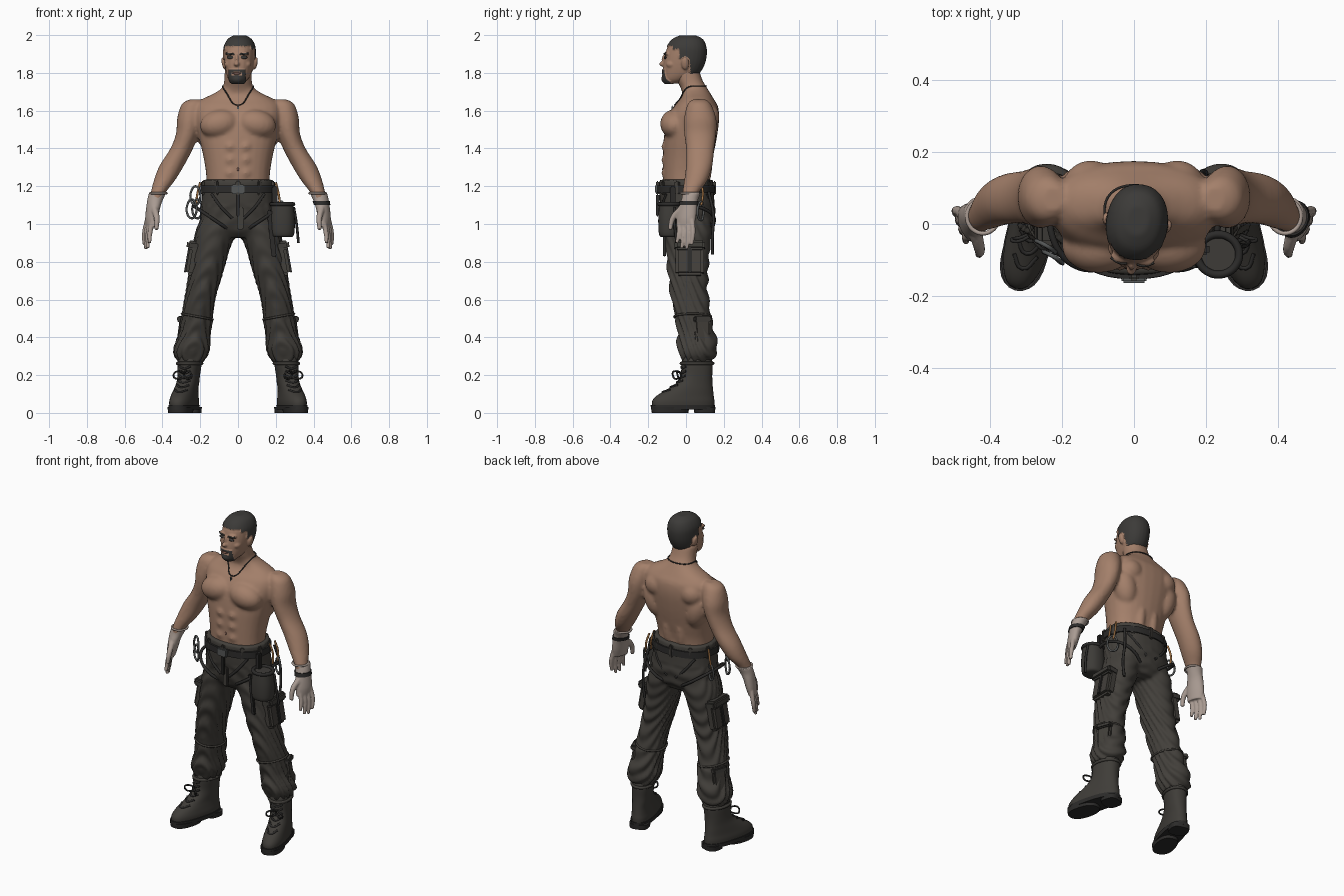
import bpy, bmesh
from math import sin, cos, pi, radians, copysign
from mathutils import Matrix, Vector
from mathutils.bvhtree import BVHTree

if "Cube" in bpy.data.objects:
    bpy.data.objects.remove(bpy.data.objects["Cube"])


def material(name, r, g, b):
    m = bpy.data.materials.new(name)
    m.use_nodes = True
    m.diffuse_color = (r, g, b, 1)
    shader = m.node_tree.nodes["Principled BSDF"]
    shader.inputs["Base Color"].default_value = (r, g, b, 1)
    shader.inputs["Roughness"].default_value = 0.8
    return m


SKIN = material("tan skin", .37, .215, .145)
HAIR = material("dark hair", .045, .043, .04)
CLOTH = material("charcoal cloth", .055, .05, .043)
BAG = material("pouch cloth", .047, .044, .039)
LEATHER = material("boot leather", .05, .046, .04)
BLACK = material("black webbing", .025, .024, .023)
GLOVE = material("pale glove", .4, .33, .29)
ORANGE = material("orange cord", .42, .2, .07)
METAL = material("dull metal", .09, .095, .095)
LIP = material("lip brown", .2, .1, .075)


def shade(mesh, angle=50):
    for p in mesh.polygons:
        p.use_smooth = True
    mesh.set_sharp_from_angle(angle=radians(angle))


def finish(name, bm, mat):
    bmesh.ops.recalc_face_normals(bm, faces=bm.faces)
    mesh = bpy.data.meshes.new(name)
    bm.to_mesh(mesh)
    bm.free()
    mesh.materials.append(mat)
    shade(mesh)
    ob = bpy.data.objects.new(name, mesh)
    bpy.context.collection.objects.link(ob)
    return ob


def blend(a, b, c, d, t):
    return [.5 * (2*q + (r-p)*t + (2*p - 5*q + 4*r - s)*t*t + (3*q - p - 3*r + s)*t**3)
            for p, q, r, s in zip(a, b, c, d)]


def loft(name, rings, mat, power=2, n=28, steps=4):
    """Rings are (z, x, y, half width, half depth), blended smoothly."""
    k = [rings[0]] + rings + [rings[-1]]
    full = [blend(*k[i:i + 4], j / steps) for i in range(len(rings) - 1) for j in range(steps)]
    bm, loops = bmesh.new(), []
    for z, x, y, rx, ry in full + [rings[-1]]:
        loop = []
        for i in range(n):
            c, s = cos(2*pi*i/n), sin(2*pi*i/n)
            c, s = (copysign(abs(v) ** (2 / power), v) for v in (c, s))
            loop.append(bm.verts.new((x + rx*c, y + ry*s, z)))
        loops.append(loop)
    for lo, hi in zip(loops, loops[1:]):
        for i in range(n):
            bm.faces.new((lo[i - 1], lo[i], hi[i], hi[i - 1]))
    bm.faces.new(loops[0])
    bm.faces.new(loops[-1])
    return finish(name, bm, mat)


def ball(name, loc, size, mat, tilt=0):
    bm = bmesh.new()
    bmesh.ops.create_uvsphere(bm, u_segments=20, v_segments=12, radius=1)
    bm.transform(Matrix.Translation(loc) @ Matrix.Rotation(radians(tilt), 4, 'Y') @ Matrix.Diagonal((*size, 1)))
    return finish(name, bm, mat)


def box(name, loc, size, mat, tilt=0, spin=0, bevel=.006):
    bm = bmesh.new()
    bmesh.ops.create_cube(bm, size=1)
    bm.transform(Matrix.Diagonal((*size, 1)))
    bmesh.ops.bevel(bm, geom=bm.edges[:], offset=min(bevel, min(size) * .4), segments=2, affect='EDGES')
    bm.transform(Matrix.Translation(loc) @ Matrix.Rotation(radians(spin), 4, 'Z') @ Matrix.Rotation(radians(tilt), 4, 'Y'))
    return finish(name, bm, mat)


def baked(ob):
    dg = bpy.context.evaluated_depsgraph_get()
    return bpy.data.meshes.new_from_object(ob.evaluated_get(dg))


def tube(name, pts, r, mat, radii=None, loop=False):
    cu = bpy.data.curves.new(name, 'CURVE')
    cu.dimensions, cu.bevel_depth, cu.bevel_resolution = '3D', r, 2
    cu.resolution_u, cu.use_fill_caps = 4, True
    sp = cu.splines.new('BEZIER')
    sp.bezier_points.add(len(pts) - 1)
    sp.use_cyclic_u = loop
    for i, (bp, p) in enumerate(zip(sp.bezier_points, pts)):
        bp.co, bp.radius = p, radii[i] if radii else 1
        bp.handle_left_type = bp.handle_right_type = 'AUTO'
    tmp = bpy.data.objects.new("tmp", cu)
    bpy.context.collection.objects.link(tmp)
    bm = bmesh.new()
    bm.from_mesh(baked(tmp))
    bpy.data.objects.remove(tmp)
    return finish(name, bm, mat)


def fuse(name, parts, mat, voxel=.01, rounds=5):
    bm = bmesh.new()
    for p in parts:
        bm.from_mesh(p.data)
        bpy.data.objects.remove(p)
    ob = finish(name, bm, mat)
    rm = ob.modifiers.new("merge", 'REMESH')
    rm.mode, rm.voxel_size = 'VOXEL', voxel
    sm = ob.modifiers.new("soften", 'SMOOTH')
    sm.factor, sm.iterations = .5, rounds
    mesh = baked(ob)
    ob.modifiers.clear()
    ob.data = mesh
    shade(mesh, 70)
    return ob


def mirror(parts):
    out = []
    for p in parts:
        c = p.copy()
        c.data = p.data.copy()
        c.name = p.name.replace("left", "right")
        c.data.transform(Matrix.Diagonal((-1, 1, 1, 1)))
        c.data.flip_normals()
        bpy.context.collection.objects.link(c)
        out.append(c)
    return parts + out


def turn(parts, angle, pivot):
    m = Matrix.Translation(pivot) @ Matrix.Rotation(radians(angle), 4, 'Z') @ Matrix.Translation(-Vector(pivot))
    for p in parts:
        p.data.transform(m)


def caster(ob):
    tree = BVHTree.FromPolygons([v.co for v in ob.data.vertices], [p.vertices[:] for p in ob.data.polygons])
    return lambda o, d: tree.ray_cast(Vector(o), Vector(d).normalized())[0]


# Bare torso and arms
trunk = loft("trunk", [(1.1, 0, 0, .165, .12), (1.25, 0, 0, .168, .122), (1.35, 0, .01, .182, .132),
                       (1.45, 0, .022, .205, .14), (1.55, 0, .037, .225, .138), (1.62, 0, .052, .225, .118),
                       (1.66, 0, .058, .19, .09), (1.69, 0, .055, .13, .075), (1.72, 0, .042, .085, .07),
                       (1.76, 0, .02, .073, .068), (1.82, 0, 0, .07, .068)], SKIN, 2.3)
half = [loft("arm", [(1.66, .225, .07, .03, .035), (1.635, .24, .07, .058, .062), (1.56, .256, .075, .066, .085),
                     (1.48, .268, .075, .06, .085), (1.4, .298, .075, .06, .075), (1.31, .35, .07, .065, .07),
                     (1.23, .39, .052, .056, .062), (1.16, .425, .022, .038, .043), (1.1, .44, .01, .03, .035)], SKIN),
        ball("pec", (.098, -.062, 1.53), (.105, .075, .075), SKIN, 12),
        ball("lat", (.145, .085, 1.47), (.07, .075, .12), SKIN, 15),
        ball("shoulder_blade", (.12, .11, 1.57), (.075, .068, .07), SKIN),
        ball("spine_muscle", (.045, .07, 1.33), (.042, .072, .17), SKIN)]
half += [ball("ab", (.04, -.092, z), (.038, .038, .035), SKIN) for z in (1.27, 1.34, 1.41)]
body = fuse("torso_and_arms", [trunk] + mirror(half), SKIN)
hit = caster(body)
ball("navel", hit((0, -1, 1.29), (0, 1, 0)), (.006, .004, .009), LIP)

# Cord necklace with pendant
cord = []
for i in range(20):
    a = 2 * pi * i / 20
    out, z = Vector((sin(a), -cos(a), 0)), 1.73 - .1 * max(0, cos(a)) ** 2
    cord.append(hit(out + Vector((0, .03, z)), -out) + out * .003)
tube("necklace", cord, .0035, BLACK, loop=True)
box("pendant", hit((0, -1, 1.61), (0, 1, 0)), (.012, .012, .035), METAL)

# Head: face features fused, hair and beard assigned by position
skull = loft("skull", [(1.745, 0, -.075, .03, .035), (1.765, 0, -.055, .05, .066), (1.8, 0, -.028, .066, .095),
                       (1.85, 0, -.012, .077, .108), (1.9, 0, -.002, .081, .108), (1.94, 0, .003, .078, .1),
                       (1.975, 0, .008, .06, .078), (1.994, 0, .01, .03, .04)], SKIN, 2.2)
nose = [ball("nose_tip", (0, -.123, 1.847), (.015, .02, .013), SKIN),
        ball("nose_bridge", (0, -.112, 1.87), (.01, .018, .03), SKIN)]
face = mirror([ball("left_ear", (.084, .005, 1.85), (.011, .02, .034), SKIN, 12),
               ball("left_brow_ridge", (.033, -.096, 1.902), (.03, .018, .011), SKIN),
               ball("left_cheek", (.048, -.07, 1.845), (.024, .03, .022), SKIN)])
head = fuse("head", [skull, ball("chin", (0, -.105, 1.768), (.028, .022, .02), SKIN)] + nose + face, SKIN, .005, 3)
head.data.materials.append(HAIR)


def hairy(c):
    x, y, z = abs(c.x), c.y, c.z
    line = 1.94 if y < -.06 else 1.925 if y < -.025 else 1.875 if y < .03 else 1.79
    mouth = x < .026 and 1.789 < z < 1.805
    beard = y < -.075 and x < .042 and z < 1.817 and not mouth
    return (z > line and not (x > .082 and z < 1.89)) or beard


grown = set()
for p in head.data.polygons:
    if hairy(p.center):
        p.material_index = 1
        grown.update(p.vertices)
normals = [v.normal.copy() for v in head.data.vertices]
for i in grown:
    head.data.vertices[i].co += normals[i] * .005
look = caster(head)
front = lambda x, z: look((x, -1, z), (0, 1, 0))
eyes = mirror([ball("left_eye", front(.034, 1.882), (.021, .007, .009), HAIR),
               tube("left_eyebrow", [front(x, 1.897 + x * .1) for x in (.014, .035, .06)], .005, HAIR)])
lips = ball("lips", front(0, 1.797), (.022, .006, .006), LIP)
headset = [head, lips] + eyes
turn(headset, -7, (0, 0, 0))
for p in headset:
    p.data.transform(Matrix.Translation((.008, 0, 0)))

# Trousers with soft folds
pelvis = loft("pelvis", [(.93, 0, .01, .07, .09), (.97, 0, .012, .17, .125), (1.05, 0, .012, .2, .142),
                         (1.13, 0, .005, .193, .145), (1.235, 0, 0, .187, .143)], CLOTH, 2.3)
leg = loft("leg", [(1.03, .105, .012, .09, .12), (.95, .122, .012, .105, .125), (.85, .145, .01, .094, .115),
                   (.75, .168, .01, .088, .108), (.65, .192, .015, .08, .1), (.57, .208, .026, .079, .1),
                   (.5, .218, .04, .083, .094), (.43, .228, .053, .08, .1), (.38, .238, .058, .087, .105),
                   (.34, .245, .06, .093, .108), (.305, .25, .06, .085, .096), (.27, .25, .06, .062, .076)], CLOTH)
trousers = fuse("trousers", [pelvis] + mirror([leg]), CLOTH, .011, 3)
normals = [v.normal.copy() for v in trousers.data.vertices]
for v, nrm in zip(trousers.data.vertices, normals):
    x, y, z = abs(v.co.x), v.co.y, v.co.z
    depth = .007 if z < .5 else .003 + .004 * max(0, 1 - abs(z - .68) / .2)
    v.co += nrm * depth * sin(75 * z + 30 * x + 22 * sin(9 * y)) * (z < 1.1)
wrap = caster(trousers)

# Belt, loops and buckle
loft("belt", [(1.165, 0, 0, .199, .154), (1.205, 0, 0, .198, .153)], BLACK, 2.3, 40, 1)
for i in range(10):
    a = 2 * pi * (i + .5) / 10
    box("belt_loop", (.195 * cos(a), .15 * sin(a), 1.19), (.018, .026, .075), CLOTH, 0, 180 * a / pi)
box("buckle", (0, -.155, 1.185), (.07, .02, .05), METAL)
box("belay_loop", (0, -.15, 1.1), (.022, .018, .12), BLACK)
box("fly_flap", (.012, -.138, 1.03), (.035, .016, .12), CLOTH)

# Parts worn on both legs
gear = [tube("left_leg_loop", [(.122 + .112 * cos(a), .012 + .138 * sin(a), 1.02 + .075 * cos(a))
                               for a in (i * pi / 8 for i in range(16))], .009, BLACK, loop=True)]
for side, y in (("front", -1), ("back", 1)):
    path = [wrap((x, y, z), (0, -y, 0)) for x, z in ((.14, 1.16), (.09, 1.09), (.03, 1.03))]
    gear.append(tube("left_riser_" + side, path, .008, BLACK))
gear += [box("left_cargo_pocket", (.236, .02, .81), (.06, .15, .17), CLOTH, -10, 0, .015),
         box("left_pocket_flap", (.234, .02, .885), (.075, .16, .05), BAG, -10, 0, .012),
         box("left_pocket_strap", (.267, .02, .82), (.012, .025, .16), BLACK, -10),
         box("left_shin_pocket", (.29, .085, .43), (.035, .085, .13), CLOTH, -8, 20, .01),
         box("left_shin_flap", (.288, .085, .495), (.045, .092, .03), BAG, -8, 20),
         tube("left_knee_seam", [(.216 + .082 * cos(a), .035 + .097 * sin(a), .51 + .015 * cos(a))
                                 for a in (i * pi / 6 for i in range(12))], .006, CLOTH, loop=True)]
mirror(gear)

# Boots, soles and laces
boot = loft("left_boot", [(.025, .265, -.018, .062, .168), (.06, .265, -.018, .064, .17), (.09, .265, -.008, .06, .156),
                          (.125, .265, .02, .056, .124), (.16, .262, .045, .055, .096), (.2, .26, .057, .056, .083),
                          (.26, .256, .06, .06, .083), (.3, .255, .06, .055, .075)], LEATHER, 2.3)
shoe = [boot, loft("left_welt", [(.018, .265, -.02, .066, .174), (.042, .265, -.02, .067, .175)], BLACK, 2.4, 28, 1),
        loft("left_heel", [(0, .262, .1, .055, .052), (.03, .262, .1, .058, .054)], BLACK, 3, 24, 1),
        loft("left_tread", [(0, .265, -.09, .06, .098), (.03, .265, -.09, .064, .102)], BLACK, 2.4, 24, 1),
        tube("left_boot_collar", [(.256 + .062 * cos(a), .06 + .085 * sin(a), .262)
                                  for a in (i * pi / 6 for i in range(12))], .009, LEATHER, loop=True)]
toe = caster(boot)
for z in (.11, .135, .16, .185, .21, .235):
    path = [toe((.262 + x, -1, z + dz), (0, 1, 0)) for x, dz in ((-.032, .012), (0, 0), (.032, .012))]
    shoe.append(tube("left_lace", path, .006, BLACK))
for s in (-1, 1):
    shoe.append(tube("left_bow", [(.262, -.03, .2), (.262 + s*.03, -.06, .22), (.262 + s*.05, -.06, .195),
                                  (.262 + s*.03, -.05, .18)], .005, BLACK, loop=True))
turn(shoe, 15, (.262, .06, 0))
mirror(shoe)

# Gloved hands
palm = loft("palm", [(1.165, .42, .02, .045, .048), (1.13, .435, .015, .041, .045), (1.09, .448, .01, .035, .05),
                     (1.03, .46, .005, .03, .053), (.985, .466, 0, .022, .048)], GLOVE)
turn([palm], -22, (.45, .01, 0))
hand = [palm, tube("thumb", [(.442, -.025, 1.08), (.43, -.07, 1.03), (.432, -.085, .97)], .016, GLOVE, (1.2, 1, .7))]
for t, drop in ((-.036, .9), (-.012, .872), (.012, .866), (.036, .89)):
    x, y = .465 + .4 * t, .9 * t
    hand.append(tube("finger", [(x, y, 1.02), (x + .016, y * 1.15, .95), (x + .018, y * 1.2 - .01, drop)],
                     .0135, GLOVE, (1.1, 1, .7)))
glove = fuse("left_glove", hand, GLOVE, .005, 2)
mirror([glove, tube("left_glove_cuff", [(.421 + .044 * cos(a), .021 + .047 * sin(a), 1.163)
                                        for a in (i * pi / 6 for i in range(12))], .006, GLOVE, loop=True)])
strap = loft("wrist_strap", [(1.1, .445, .011, .042, .053), (1.122, .438, .013, .045, .051)], BLACK, 2, 24, 1)
turn([strap], -22, (.45, .01, 0))

# Chalk pouch on the left hip
loft("chalk_pouch", [(.93, .235, -.085, .045, .042), (.945, .235, -.085, .062, .058), (1.02, .235, -.085, .066, .062),
                     (1.09, .235, -.085, .06, .058), (1.105, .235, -.085, .058, .056)], BAG, 2.3)
tube("pouch_rim", [(.235 + .058 * cos(i * pi / 6), -.085 + .056 * sin(i * pi / 6), 1.105) for i in range(12)], .011, BLACK, loop=True)
box("pouch_hanger", (.195, -.07, 1.15), (.03, .03, .1), BLACK)
tube("pouch_tail", [(.295, -.06, 1.09), (.31, -.06, 1.0), (.32, -.05, .9)], .007, BLACK)
box("hanging_strap", (.178, -.115, .95), (.026, .016, .25), BLACK, -6)

# Slings, snap links and rope on the hips
for s, y in ((1, .03), (1, .08), (-1, .06)):
    tube("orange_sling", [(s * .2, y, 1.22), (s * .215, y + .01, 1.16), (s * .222, y, 1.1)], .006, ORANGE)
for x, y, z in ((-.225, -.09, 1.15), (-.245, -.06, 1.08), (-.215, .06, 1.08), (.225, .08, 1.07)):
    tube("snap_link", [(x, y, z + .05), (x + .022, y - .015, z + .025), (x + .018, y - .015, z - .035),
                       (x, y, z - .05), (x - .022, y + .01, z - .03), (x - .02, y + .01, z + .03)], .006, METAL, loop=True)
tube("rope_tail", [(.17, .12, 1.17), (.19, .145, 1.05), (.2, .14, .93), (.19, .14, .84)], .008, BLACK)
